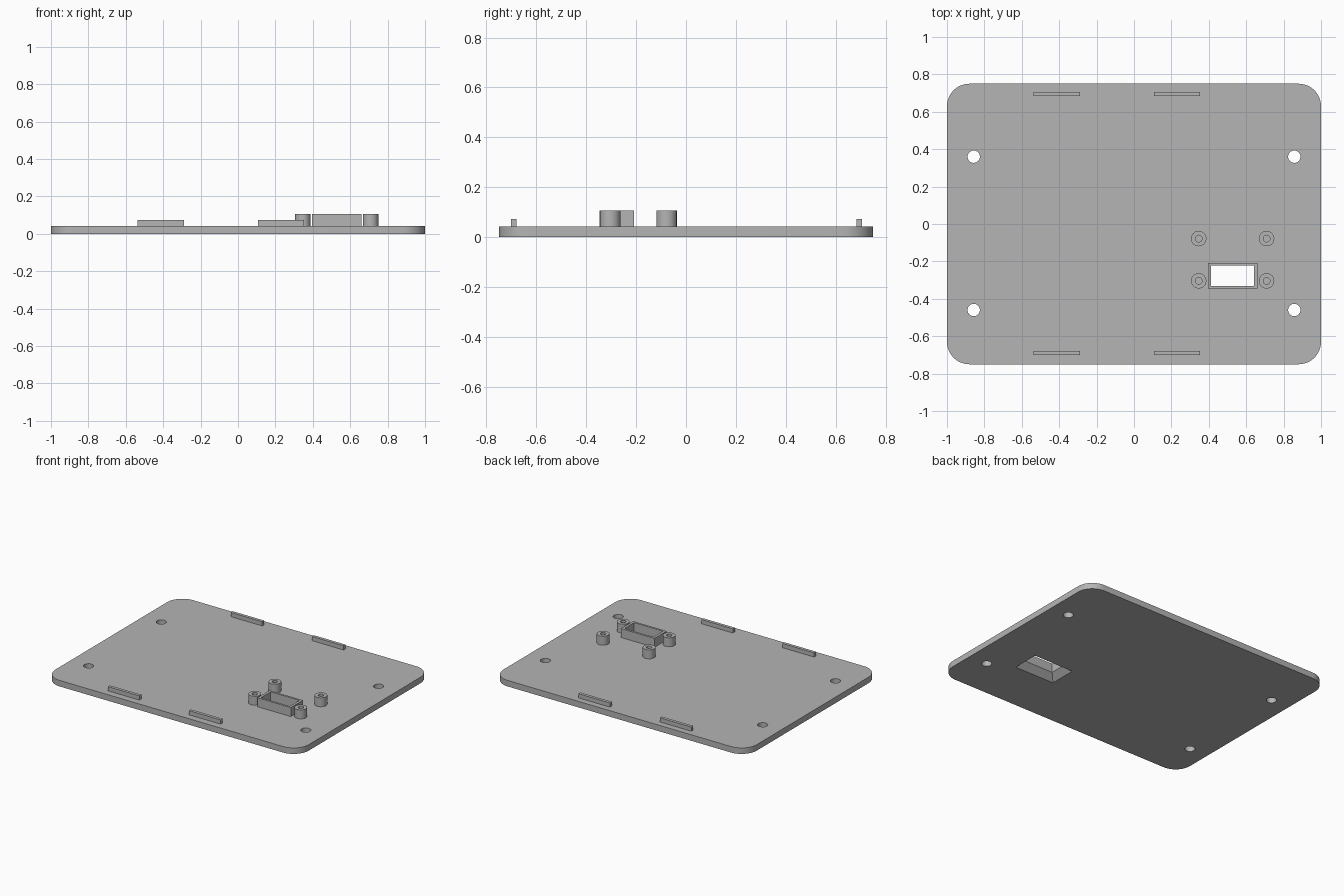
import bpy
import bmesh
from math import radians
from mathutils import Matrix, Vector

cube = bpy.data.objects.get("Cube")
if cube:
    bpy.data.objects.remove(cube, do_unlink=True)

grey = bpy.data.materials.new("plain grey")
grey.use_nodes = True
grey.diffuse_color = (0.46, 0.46, 0.46, 1)
grey.node_tree.nodes["Principled BSDF"].inputs["Base Color"].default_value = grey.diffuse_color

PLATE = 0.043    # plate thickness
RAISED = 0.107   # top of posts and window frame


def make(name, bm):
    mesh = bpy.data.meshes.new(name)
    bmesh.ops.recalc_face_normals(bm, faces=bm.faces)
    bm.to_mesh(mesh)
    bm.free()
    mesh.materials.append(grey)
    obj = bpy.data.objects.new(name, mesh)
    bpy.context.collection.objects.link(obj)
    return obj


def box(name, x, y, w, d, z0, z1, corner=0, flare=0):
    """Upright box; corner rounds its vertical edges, flare widens its base."""
    bm = bmesh.new()
    bmesh.ops.create_cube(bm, size=1)
    for v in bm.verts:
        grow = 2 * flare if v.co.z < 0 else 0
        v.co = (x + v.co.x * (w + grow), y + v.co.y * (d + grow),
                z0 if v.co.z < 0 else z1)
    if corner:
        upright = [e for e in bm.edges
                   if abs(e.verts[0].co.z - e.verts[1].co.z) > 0.01]
        bmesh.ops.bevel(bm, geom=upright, offset=corner, segments=12,
                        profile=0.5, affect='EDGES')
    return make(name, bm)


def cylinder(name, x, y, r, z0, z1):
    bm = bmesh.new()
    bmesh.ops.create_cone(bm, cap_ends=True, segments=40, radius1=r, radius2=r,
                          depth=z1 - z0,
                          matrix=Matrix.Translation(Vector((x, y, (z0 + z1) / 2))))
    return make(name, bm)


def activate(obj):
    bpy.ops.object.select_all(action='DESELECT')
    obj.select_set(True)
    bpy.context.view_layer.objects.active = obj


def cut(obj, cutter):
    cutter.hide_render = True
    mod = obj.modifiers.new("cut", 'BOOLEAN')
    mod.operation = 'DIFFERENCE'
    mod.solver = 'EXACT'
    mod.object = cutter
    activate(obj)
    bpy.ops.object.modifier_apply(modifier=mod.name)
    bpy.data.objects.remove(cutter, do_unlink=True)


def smooth(obj):
    activate(obj)
    bpy.ops.object.shade_smooth_by_angle(angle=radians(30))


# Base plate with rounded corners and four screw holes
plate = box("base_plate", 0, 0, 2, 1.5, 0, PLATE, corner=0.12)
for x in (-0.857, 0.857):
    for y in (-0.46, 0.36):
        cut(plate, cylinder("screw_hole", x, y, 0.033, -0.1, 0.2))

# Window through the plate, flared outwards at the underside
wx, wy, ww, wd = 0.527, -0.277, 0.228, 0.108
cut(plate, box("window_flare", wx, wy, ww, wd, -PLATE / 4, PLATE * 1.001,
               flare=PLATE * 1.25))
smooth(plate)

# Raised frame around the window
frame = box("window_frame", wx, wy, ww + 0.036, wd + 0.03, PLATE, RAISED)
cut(frame, box("frame_opening", wx, wy, ww, wd, 0, 0.2))

# Hollow mounting posts
for side, x in (("right", 0.346), ("left", 0.709)):
    for end, y in (("front", -0.304), ("back", -0.078)):
        post = cylinder(f"{end}_{side}_post", x, y, 0.041, PLATE, RAISED)
        cut(post, cylinder("post_bore", x, y, 0.018, 0, 0.2))
        smooth(post)

# Locating tabs along the front and back edges
for side, x in (("right", -0.412), ("left", 0.23)):
    for end, y in (("front", -0.69), ("back", 0.695)):
        box(f"{end}_{side}_tab", x, y, 0.248, 0.022, PLATE, 0.073)
